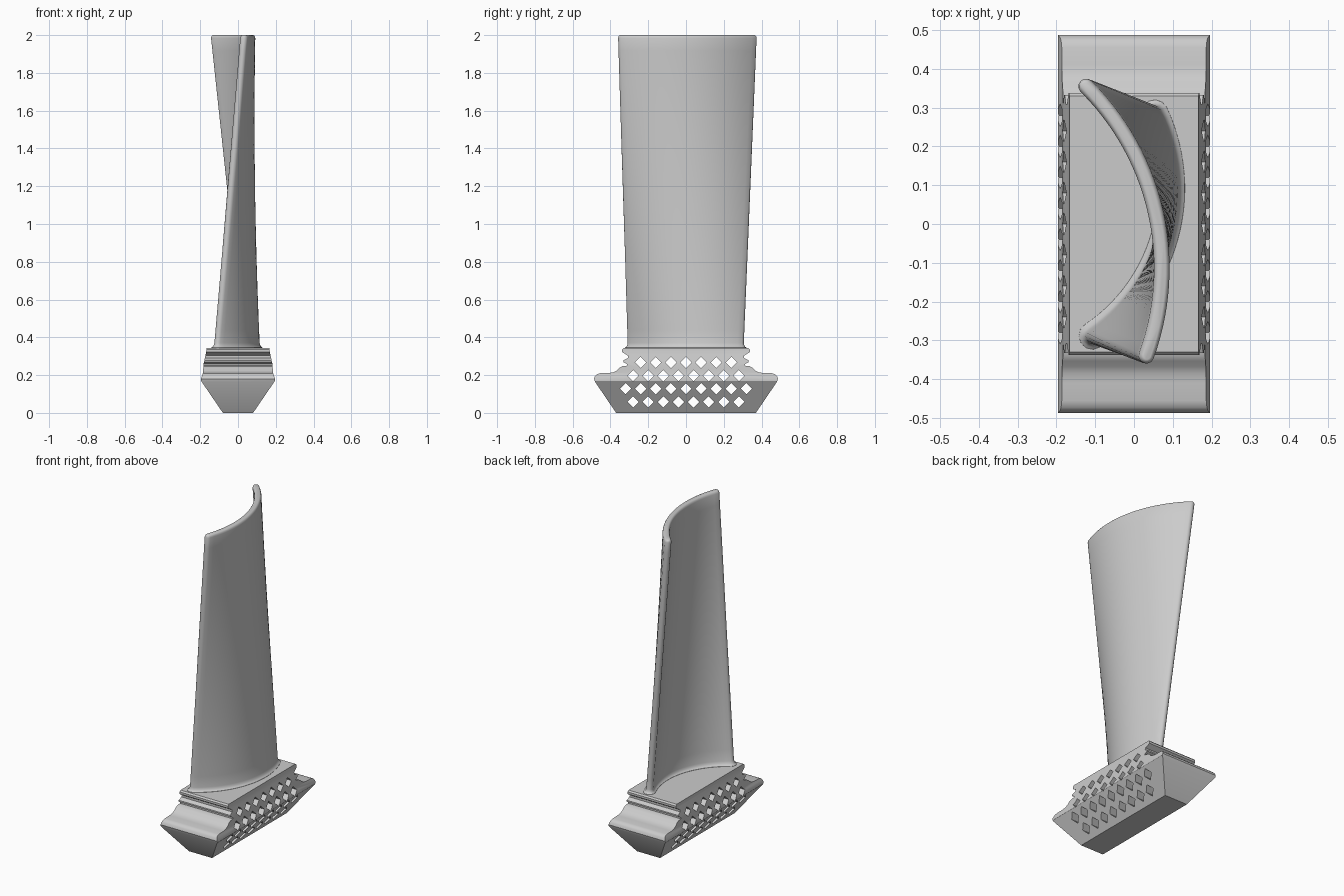
import bpy, bmesh, math
from mathutils import Vector

if "Cube" in bpy.data.objects:
    bpy.data.objects.remove(bpy.data.objects["Cube"])


def finish(name, bm):
    bmesh.ops.recalc_face_normals(bm, faces=bm.faces[:])
    mesh = bpy.data.meshes.new(name)
    bm.to_mesh(mesh)
    bm.free()
    ob = bpy.data.objects.new(name, mesh)
    bpy.context.collection.objects.link(ob)
    return ob


def add_prism(bm, points, direction):
    """Closed outline swept by +/- direction."""
    d = Vector(direction)
    a = [bm.verts.new(Vector(p) - d) for p in points]
    b = [bm.verts.new(Vector(p) + d) for p in points]
    bm.faces.new(a)
    bm.faces.new(b[::-1])
    n = len(a)
    for i in range(n):
        j = (i + 1) % n
        bm.faces.new((a[i], b[i], b[j], a[j]))


def activate(ob):
    bpy.ops.object.select_all(action='DESELECT')
    ob.select_set(True)
    bpy.context.view_layer.objects.active = ob


def boolean(ob, cutter, operation):
    m = ob.modifiers.new("cut", 'BOOLEAN')
    m.operation, m.object, m.solver = operation, cutter, 'EXACT'
    activate(ob)
    bpy.ops.object.modifier_apply(modifier=m.name)
    bpy.data.objects.remove(cutter, do_unlink=True)


def mirrored(half):
    return half + [(-u, z) for u, z in reversed(half)]


# Root: lengthwise profile with flared lip and seal grooves
profile = [(0.37, 0), (0.482, 0.165), (0.487, 0.18), (0.482, 0.195), (0.472, 0.205),
           (0.455, 0.21), (0.41, 0.211), (0.385, 0.215), (0.367, 0.224), (0.353, 0.238),
           (0.338, 0.247), (0.312, 0.25), (0.312, 0.259), (0.332, 0.269), (0.332, 0.278),
           (0.308, 0.29), (0.308, 0.303), (0.338, 0.322), (0.338, 0.335), (0.33, 0.344)]
bm = bmesh.new()
add_prism(bm, [(0, y, z) for y, z in mirrored(profile)], (0.3, 0, 0))
root = finish("blade_root", bm)

# Trim the root to its tapered end outline
taper = [(0.08, -0.0), (0.196, 0.17), (0.196, 0.18), (0.186, 0.21), (0.182, 0.26),
         (0.168, 0.325), (0.165, 0.36)]
bm = bmesh.new()
add_prism(bm, [(x, 0, z) for x, z in mirrored(taper)], (0, 0.6, 0))
boolean(root, finish("taper_cutter", bm), 'INTERSECT')

# Staggered rows of diamond holes through the root
bm = bmesh.new()
h = 0.03
for z, count in ((0.267, 7), (0.197, 8), (0.128, 9), (0.058, 8)):
    for i in range(count):
        y = (i - (count - 1) / 2) * 0.08
        add_prism(bm, [(0, y + h, z), (0, y, z + h), (0, y - h, z), (0, y, z - h)], (0.4, 0, 0))
boolean(root, finish("hole_cutter", bm), 'DIFFERENCE')
activate(root)
bpy.ops.object.shade_smooth_by_angle(angle=math.radians(30))


# Airfoil: curved strip with rounded ends, twisting from root to tip
def section(t, r, z, arc_n=28, cap_n=6):
    p = Vector((-0.107, -0.288)).lerp(Vector((0.033, -0.34)), t)
    q = Vector((0.053, 0.285)).lerp(Vector((-0.125, 0.355)), t)
    sag = 0.11 + (0.104 - 0.11) * t
    c = (q - p).length / 2
    R = (c * c + sag * sag) / (2 * sag)
    d = (q - p).normalized()
    n = Vector((d.y, -d.x))
    centre = (p + q) / 2 + n * (sag - R)
    half = math.asin(c / R)
    mid = math.atan2(n.y, n.x)

    def at(a, rad):
        return centre + Vector((math.cos(a), math.sin(a))) * rad

    def cap(point, start):
        return [point + Vector((math.cos(start + math.pi * k / cap_n),
                                math.sin(start + math.pi * k / cap_n))) * r
                for k in range(1, cap_n)]

    angles = [mid - half + 2 * half * k / arc_n for k in range(arc_n + 1)]
    pts = [at(a, R + r) for a in angles] + cap(q, mid + half)
    pts += [at(a, R - r) for a in reversed(angles)] + cap(p, mid - half + math.pi)
    return [(v.x, v.y, z) for v in pts]


levels = [(0.335, 0.036), (0.345, 0.035), (0.35, 0.028), (0.358, 0.023), (0.37, 0.02)]
levels += [(0.37 + 1.615 * k / 24, 0.02) for k in range(1, 25)]
levels += [(1.993, 0.0175), (1.998, 0.0135), (2.0, 0.009)]
bm = bmesh.new()
rings = [[bm.verts.new(v) for v in section((z - 0.345) / 1.655, r, z)] for z, r in levels]
for a, b in zip(rings, rings[1:]):
    for i in range(len(a)):
        j = (i + 1) % len(a)
        bm.faces.new((a[i], a[j], b[j], b[i]))
bm.faces.new(rings[0][::-1])
bm.faces.new(rings[-1])
blade = finish("airfoil", bm)
activate(blade)
bpy.ops.object.shade_smooth_by_angle(angle=math.radians(40))
